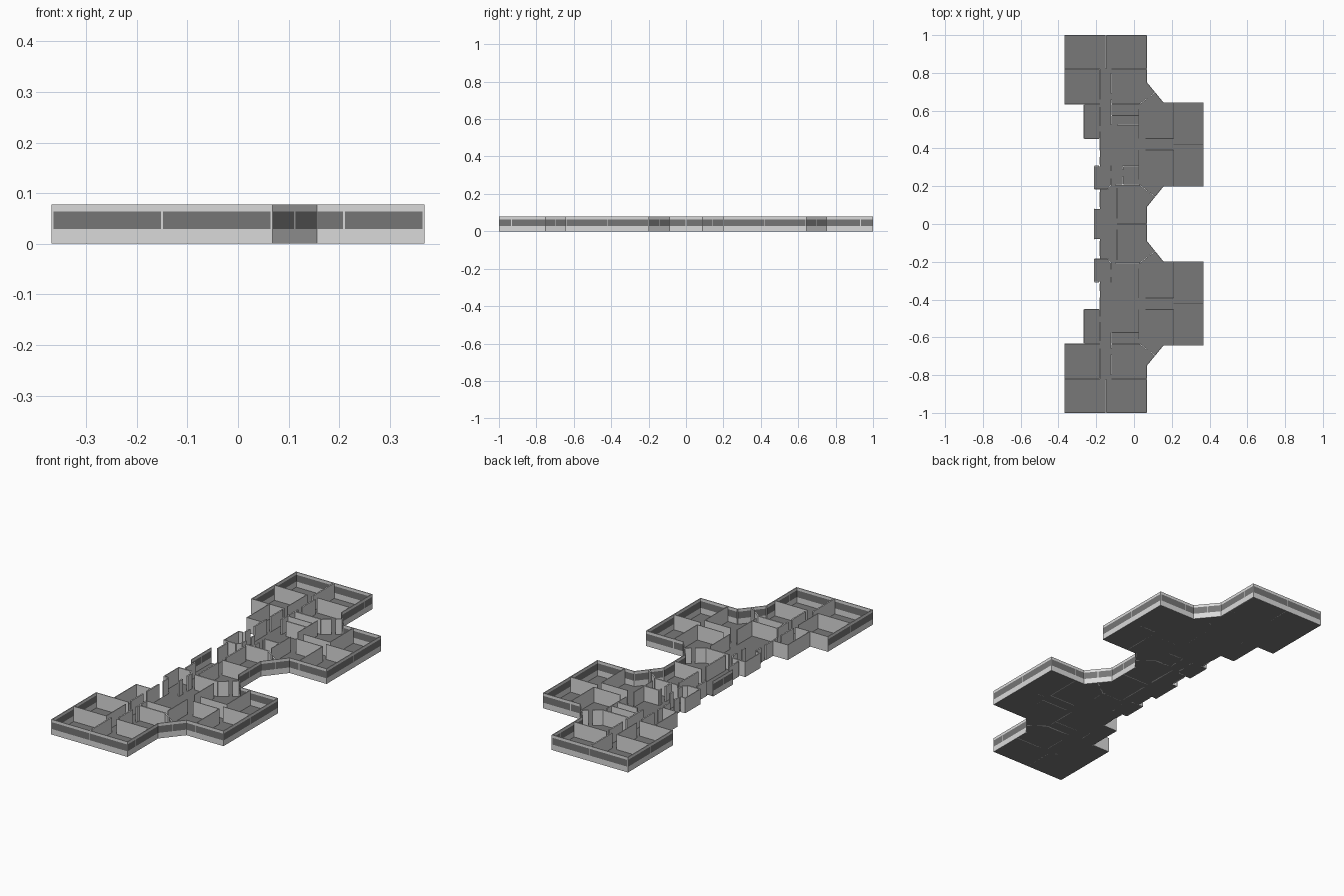
import bpy, bmesh
from mathutils import Vector

if "Cube" in bpy.data.objects:
    bpy.data.objects.remove(bpy.data.objects["Cube"])

H, SILL, HEAD = 0.078, 0.029, 0.064   # wall height, window bottom and top
THIN, THICK = 0.004, 0.007


def material(name, c):
    m = bpy.data.materials.new(name)
    m.diffuse_color = (c, c, c, 1)
    m.use_nodes = True
    m.node_tree.nodes["Principled BSDF"].inputs["Base Color"].default_value = m.diffuse_color
    return m


WALL = material("light_grey_wall", 0.70)
GLASS = material("dark_grey_window", 0.18)
FLOOR = material("mid_grey_floor", 0.19)


def finish(bm, name, mat):
    me = bpy.data.meshes.new(name)
    bmesh.ops.recalc_face_normals(bm, faces=bm.faces)
    bm.to_mesh(me)
    bm.free()
    me.materials.append(mat)
    ob = bpy.data.objects.new(name, me)
    bpy.context.collection.objects.link(ob)
    return ob


def slab(bm, p, q, z0=0.0, z1=H, t=THIN, ext=0.0):
    """Upright box running from p to q."""
    p, q = Vector(p), Vector(q)
    d = (q - p).normalized()
    n = Vector((-d.y, d.x)) * t / 2
    p, q = p - d * ext, q + d * ext
    ring = [p - n, q - n, q + n, p + n]
    lo = [bm.verts.new((v.x, v.y, z0)) for v in ring]
    hi = [bm.verts.new((v.x, v.y, z1)) for v in ring]
    bm.faces.new(lo[::-1])
    bm.faces.new(hi)
    for i in range(4):
        j = (i + 1) % 4
        bm.faces.new((lo[i], lo[j], hi[j], hi[i]))


def window_wall(walls, glass, p, q, bays=(0.5,)):
    """Sill, header and posts around a row of glass bays."""
    p, q = Vector(p), Vector(q)
    d = (q - p).normalized()
    slab(walls, p, q, 0, SILL, ext=THIN / 2)
    slab(walls, p, q, HEAD, H, ext=THIN / 2)
    stops = [0.0, *bays, 1.0]
    for s in stops:
        c = p.lerp(q, s)
        slab(walls, c - d * 0.002, c + d * 0.002, SILL, HEAD)
    for a, b in zip(stops, stops[1:]):
        slab(glass, p.lerp(q, a) + d * 0.002, p.lerp(q, b) - d * 0.002, SILL, HEAD)


def flip(p):
    return (p[0], -p[1])


# Outline of the back half, from the east bay round to the west lobby
east = [(0.066, 0.09), (0.155, 0.2), (0.366, 0.2), (0.366, 0.642), (0.155, 0.642),
        (0.066, 0.75), (0.066, 0.998), (-0.366, 0.998), (-0.366, 0.635)]
west = [(-0.265, 0.635), (-0.265, 0.452), (-0.18, 0.452), (-0.18, 0.305),
        (-0.21, 0.305), (-0.21, 0.185), (-0.18, 0.185), (-0.18, 0.08), (-0.21, 0.08)]
half = east + west

# Floor
bm = bmesh.new()
f = bm.faces.new([bm.verts.new((*p, 0)) for p in half + [flip(p) for p in reversed(half)]])
ob = finish(bm, "floor", FLOOR)

# Outer walls with window bands
bays = [(0.5,), (0.26,), (0.5,), (0.74,), (0.5,), (0.74,), (0.5,), (0.5,)]
walls, glass = bmesh.new(), bmesh.new()
for p, q, b in zip(east, east[1:], bays):
    window_wall(walls, glass, p, q, b)
    window_wall(walls, glass, flip(p), flip(q), b)
window_wall(walls, glass, flip(east[0]), east[0])
window_wall(walls, glass, flip(west[-1]), west[-1])
finish(walls, "outer_walls", WALL)
finish(glass, "window_band", GLASS)

# Thin room partitions, repeated in both halves
thin = [((-0.366, 0.82), (-0.18, 0.82)), ((-0.12, 0.82), (0.066, 0.82)),
        ((-0.18, 0.82), (-0.18, 0.66)), ((-0.366, 0.635), (-0.18, 0.635)),
        ((-0.265, 0.635), (-0.265, 0.452)), ((-0.265, 0.452), (-0.18, 0.452)),
        ((0.025, 0.61), (0.025, 0.452)), ((0.06, 0.452), (0.21, 0.452)),
        ((0.21, 0.642), (0.21, 0.452)), ((0.21, 0.422), (0.366, 0.422)),
        ((0.06, 0.392), (0.21, 0.392)), ((0.21, 0.392), (0.21, 0.2)),
        ((0.025, 0.392), (0.025, 0.235)), ((-0.12, 0.575), (0.025, 0.575)),
        ((-0.21, 0.305), (-0.21, 0.185))]
# Thick walls of corridor and core, repeated in both halves
thick = [((-0.15, 0.998), (-0.15, 0.82)), ((-0.12, 0.80), (-0.12, 0.69)),
         ((-0.12, 0.66), (-0.12, 0.575)), ((-0.12, 0.635), (0.03, 0.635)),
         ((0.03, 0.635), (0.07, 0.665)), ((0.085, 0.675), (0.11, 0.695)),
         ((-0.18, 0.62), (-0.18, 0.52)), ((-0.18, 0.49), (-0.18, 0.39)),
         ((-0.18, 0.355), (-0.18, 0.315)), ((-0.18, 0.17), (-0.18, 0.09)),
         ((-0.21, 0.305), (-0.185, 0.305)), ((-0.21, 0.185), (-0.14, 0.185)),
         ((-0.14, 0.185), (-0.122, 0.205)), ((-0.122, 0.205), (-0.122, 0.24)),
         ((-0.122, 0.28), (-0.122, 0.31)), ((-0.10, 0.207), (0.03, 0.207)),
         ((0.03, 0.207), (0.07, 0.175)), ((0.085, 0.165), (0.11, 0.145)),
         ((-0.09, 0.19), (-0.09, 0.03))]
bm = bmesh.new()
for group, t in ((thin, THIN), (thick, THICK)):
    for p, q in group:
        slab(bm, p, q, t=t)
        slab(bm, flip(p), flip(q), t=t)

# Single walls: middle divider and extra stores in the back half
slab(bm, (-0.09, 0), (0.066, 0))
for p, q in [((-0.09, 0.525), (0.025, 0.525)), ((-0.12, 0.575), (-0.12, 0.525)),
             ((-0.06, 0.305), (0.025, 0.305)), ((-0.06, 0.305), (-0.06, 0.285)),
             ((-0.06, 0.255), (-0.06, 0.21))]:
    slab(bm, p, q, t=THICK)
finish(bm, "inner_walls", WALL)
